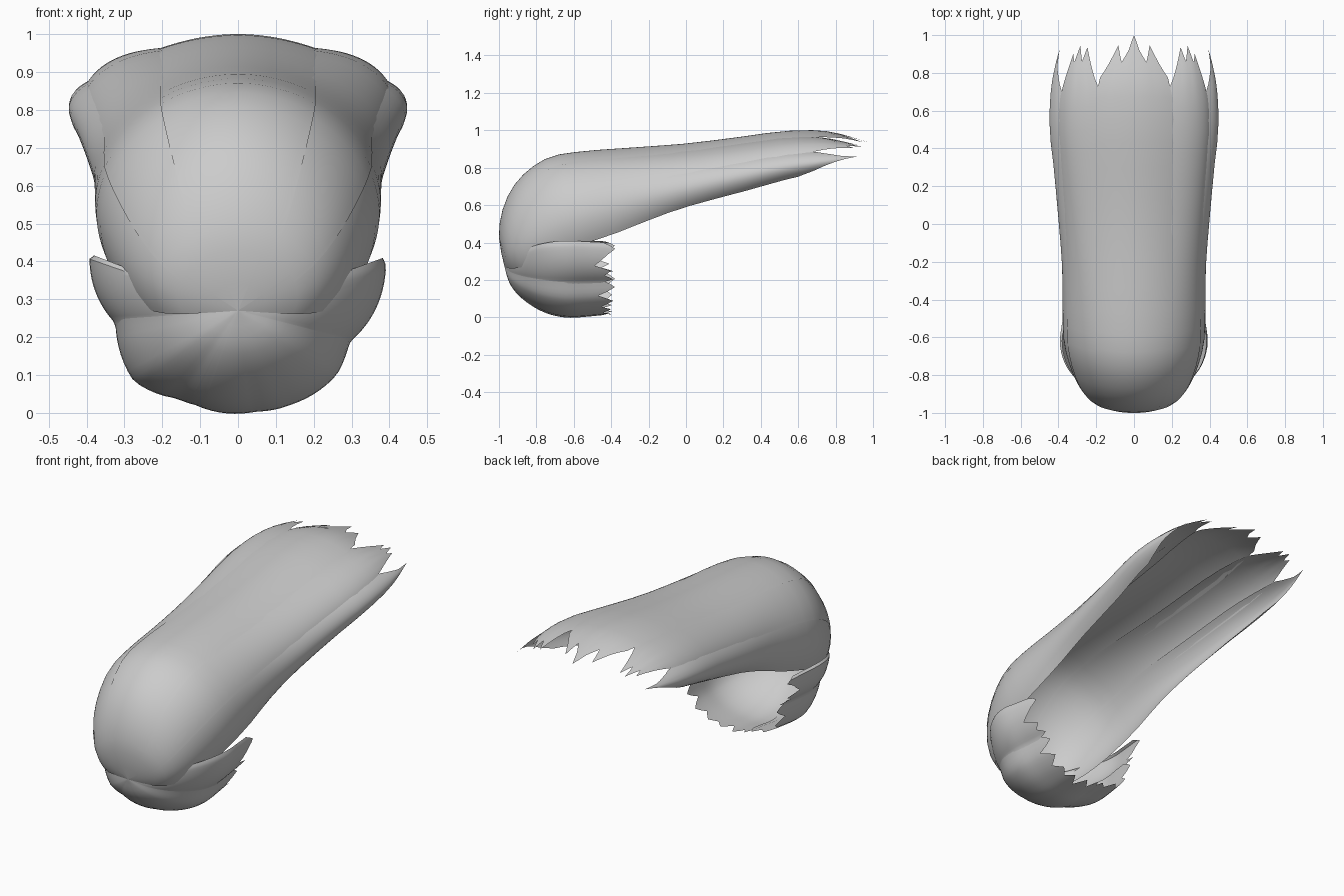
import bpy, bmesh, math

if "Cube" in bpy.data.objects:
    bpy.data.objects.remove(bpy.data.objects["Cube"])

# Guide stations for the swept-back hair: crown y, crown z, half width, lower-edge y, lower-edge z
STATIONS = [
    (-.97, .27, 0, -.97, .27), (-1, .42, .16, -.94, .26), (-.985, .56, .25, -.88, .265),
    (-.93, .69, .31, -.79, .29), (-.84, .79, .353, -.68, .335), (-.72, .86, .38, -.56, .385),
    (-.55, .888, .385, -.38, .445), (-.3, .905, .385, -.2, .515), (0, .925, .40, .0, .585),
    (.3, .96, .425, .3, .665), (.55, .99, .445, .5, .715), (.77, .985, .435, .72, .76),
    (1, .92, .39, .92, .83)]
# Beard fan: direction (degrees), radius around the front knot
RADII = [(-200, .42), (-175, .33), (-146, .325), (-125, .28), (-80, .266), (-60, .28),
         (-33, .31), (-15, .31), (17, .41), (30, .41)]
# Beard depth profile: radius fraction, y
DEPTH = [(0, -.97), (.35, -.94), (.65, -.87), (.9, -.76), (1, -.64), (.97, -.51), (.92, -.38)]


def spline(rows, v):
    """Catmull-Rom sample of a table, v in 0..1"""
    f = min(max(v, 0), 1) * (len(rows) - 1)
    i = min(int(f), len(rows) - 2)
    t = f - i
    a, b, c, d = (rows[min(max(k, 0), len(rows) - 1)] for k in (i - 1, i, i + 1, i + 2))
    return [.5 * (2 * q + (r - p) * t + (2 * p - 5 * q + 4 * r - s) * t * t
                  + (3 * q - p - 3 * r + s) * t ** 3) for p, q, r, s in zip(a, b, c, d)]


def power(x, p=1.03):
    return math.copysign(abs(x) ** p, x)


def hair_point(deg, v, lift):
    yt, zt, w, yb, zb = spline(STATIONS, v)
    a = math.radians(deg)
    t = (1 - power(math.cos(a))) / (1 - power(math.cos(math.radians(115))))
    return (w * power(math.sin(a)) + lift * math.sin(a), yt + (yb - yt) * t,
            zt + (zb - zt) * t + lift * math.cos(a))


def beard_point(deg, v, lift):
    r = RADII[-1][1]
    for (d0, r0), (d1, r1) in zip(RADII, RADII[1:]):
        if d0 <= deg <= d1:
            r = r0 + (r1 - r0) * (deg - d0) / (d1 - d0)
            break
    k, y = spline(DEPTH, v)
    r = r * k + lift
    a = math.radians(deg)
    return (r * math.cos(a), y, .27 + r * math.sin(a))


def lock(name, point, a0, a1, ends, start, bulge, base=0, taper=0, mirror=False, cols=16, rows=24):
    """Sheet of hair between two angles; it narrows and ends in a jagged outline"""
    bm = bmesh.new()
    grid = []
    for i in range(cols + 1):
        s = i / cols
        f = s * (len(ends) - 1)
        k = min(int(f), len(ends) - 2)
        end = ends[k] + (ends[k + 1] - ends[k]) * (f - k)
        col = []
        for j in range(rows + 1):
            v = start * j / (rows - 4) if j <= rows - 4 else start + (end - start) * (j - rows + 4) / 4
            ramp = min(max((v - .5) / .3, 0), 1)
            lift = base * min(v * 5, 1) + bulge * ramp * (math.sin(math.pi * s) - .5)
            pinch = 1 - taper * max((v - .76) / .24, 0) ** 1.7
            col.append(bm.verts.new(point((a0 + a1) / 2 + (a1 - a0) * (s - .5) * pinch, v, lift)))
        grid.append(col)
    for c, d in zip(grid, grid[1:]):
        for j in range(rows):
            bm.faces.new((c[j], d[j], d[j + 1], c[j + 1]))
    bmesh.ops.remove_doubles(bm, verts=bm.verts, dist=.0005)
    if mirror:
        geo = bmesh.ops.duplicate(bm, geom=bm.verts[:] + bm.edges[:] + bm.faces[:])["geom"]
        vs = [g for g in geo if isinstance(g, bmesh.types.BMVert)]
        fs = [g for g in geo if isinstance(g, bmesh.types.BMFace)]
        for q in vs:
            q.co.x *= -1
        bmesh.ops.reverse_faces(bm, faces=fs)
    me = bpy.data.meshes.new(name)
    bm.to_mesh(me)
    bm.free()
    ob = bpy.data.objects.new(name, me)
    bpy.context.collection.objects.link(ob)
    bpy.context.view_layer.objects.active = ob
    ob.select_set(True)
    bpy.ops.object.shade_smooth_by_angle(angle=math.radians(40))
    ob.select_set(False)


# Swept-back top, middle and side locks
lock("crown_lock", hair_point, -33, 33,
     [.92, .945, .975, .945, .965, 1, .965, .945, .975, .945, .92], .88, .015, taper=.45, cols=20)
lock("middle_lock", hair_point, 22, 69,
     [.90, .94, .975, .95, .98, .95, .965, .93, .89], .86, .014, base=-.004, taper=.5, mirror=True)
lock("side_lock", hair_point, 59, 115,
     [.90, .93, .95, .985, .96, .94, .92, .90, .87], .84, .018, base=-.007, taper=.55, mirror=True)

# Beard locks fanning from the knot at the front
lock("chin_lock_right", beard_point, -118, -14,
     [.88, .97, .90, .97, .88, .96, .91, .96, .9, .98, .88, 1, .9], .82, .015, cols=24)
lock("chin_lock_left", beard_point, -176, -110,
     [.9, 1, .90, .97, .9, .97, .91, .96, .88], .82, .02)
lock("cheek_lock_right", beard_point, -18, 20,
     [.88, .98, .92, .96, .86, .90, .94, 1.0, .91], .82, .012)
lock("cheek_lock_left", beard_point, -201, -172,
     [.92, 1, .93, .9, .86, .95, .9, .98, .88], .82, .012)
